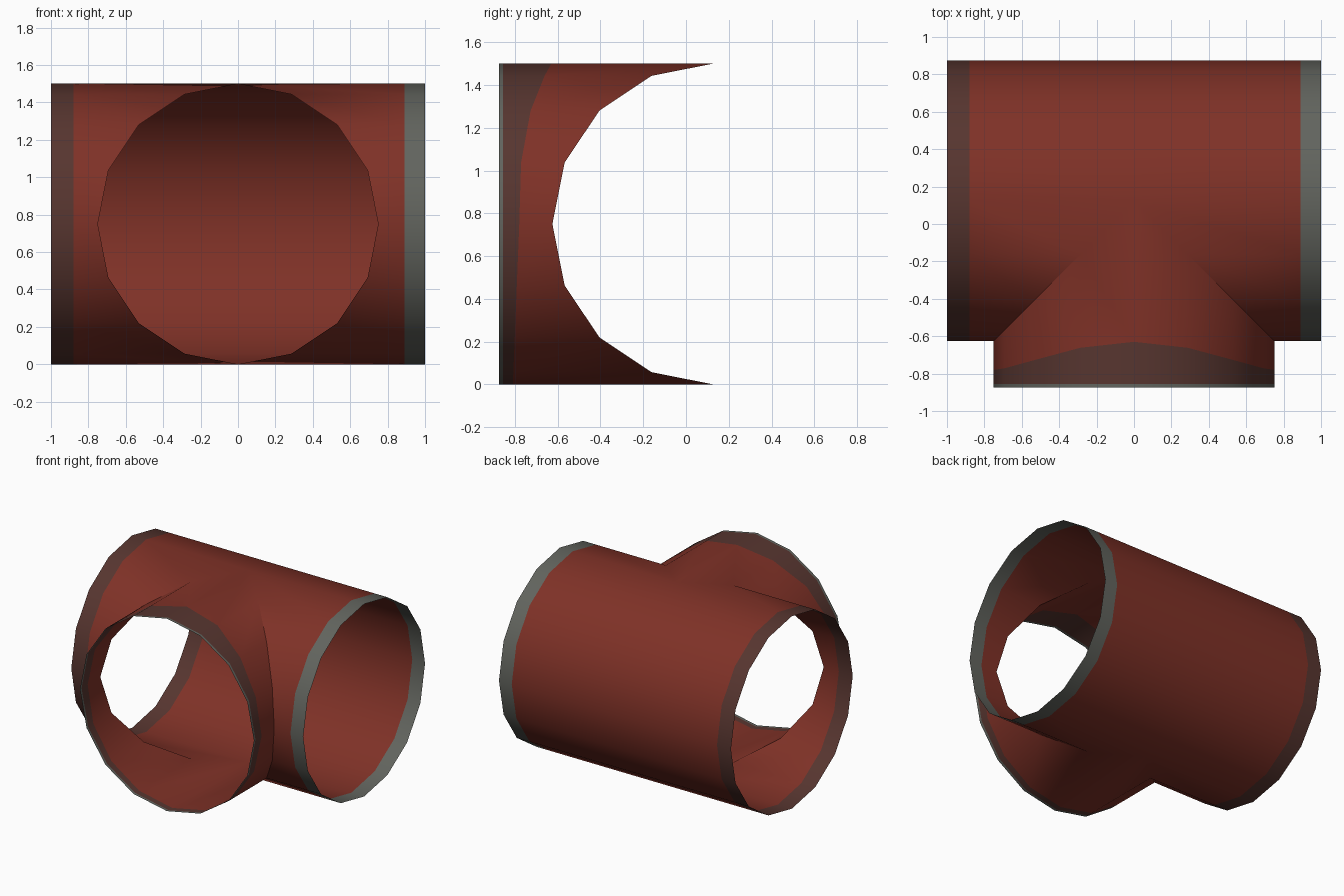
import bpy, bmesh, math

if "Cube" in bpy.data.objects:
    bpy.data.objects.remove(bpy.data.objects["Cube"])

R, CY, CZ, N = 0.75, 0.125, 0.75, 16   # radius, run axis position, sides


def material(name, rgb):
    m = bpy.data.materials.new(name)
    m.diffuse_color = (*rgb, 1)
    m.use_nodes = True
    m.node_tree.nodes["Principled BSDF"].inputs["Base Color"].default_value = m.diffuse_color
    return m


mats = [material("rust red", (0.212, 0.031, 0.020)),
        material("worn brown", (0.095, 0.036, 0.029)),
        material("bare grey", (0.122, 0.128, 0.112))]

bm = bmesh.new()


def skin(column, colours):
    """Wrap N columns of points into a tube, one colour per row of faces."""
    cols = [[bm.verts.new(p) for p in column(2 * math.pi * i / N)] for i in range(N)]
    for i in range(N):
        a, b = cols[i], cols[(i + 1) % N]
        for k, c in enumerate(colours):
            f = bm.faces.new((a[k], b[k], b[k + 1], a[k + 1]))
            f.material_index = c


# Straight run: two halves that meet at the middle, mitred on the front
def run_half(xs, mirror):
    def column(t):
        y, z = R * math.cos(t), CZ + R * math.sin(t)
        m = max(0.0, -y)
        return [(x, CY + y, z) for x in ((*xs, -m) if mirror else (m, *xs))]
    return column


skin(run_half((-1, -0.88), True), (1, 0))
skin(run_half((0.89, 1), False), (0, 2))


# Branch: mitred against the run, brown band is wider at the top
def branch(t):
    c, s = math.cos(t), math.sin(t)
    band = -0.78 + (0.15 * s ** 3 if s > 0 else 0.03 * s)
    ys = (-0.875, -0.855, band, CY - R * abs(c))
    return [(R * c, y, CZ + R * s) for y in ys]


skin(branch, (2, 1, 0))

# Weld seams and face outward
bmesh.ops.remove_doubles(bm, verts=bm.verts, dist=0.0005)
bm.normal_update()
for f in bm.faces:
    p = f.calc_center_median()
    on_run = abs(math.hypot(p.y - CY, p.z - CZ) - R) < 0.03 and abs(p.x) >= CY - p.y - 0.01
    out = (0, p.y - CY, p.z - CZ) if on_run else (p.x, 0, p.z - CZ)
    if sum(a * b for a, b in zip(f.normal, out)) < 0:
        f.normal_flip()

mesh = bpy.data.meshes.new("pipe_tee")
bm.to_mesh(mesh)
bm.free()
for m in mats:
    mesh.materials.append(m)
obj = bpy.data.objects.new("pipe_tee", mesh)
bpy.context.collection.objects.link(obj)
bpy.context.view_layer.objects.active = obj
obj.select_set(True)
bpy.ops.object.shade_smooth_by_angle(angle=math.radians(30))
